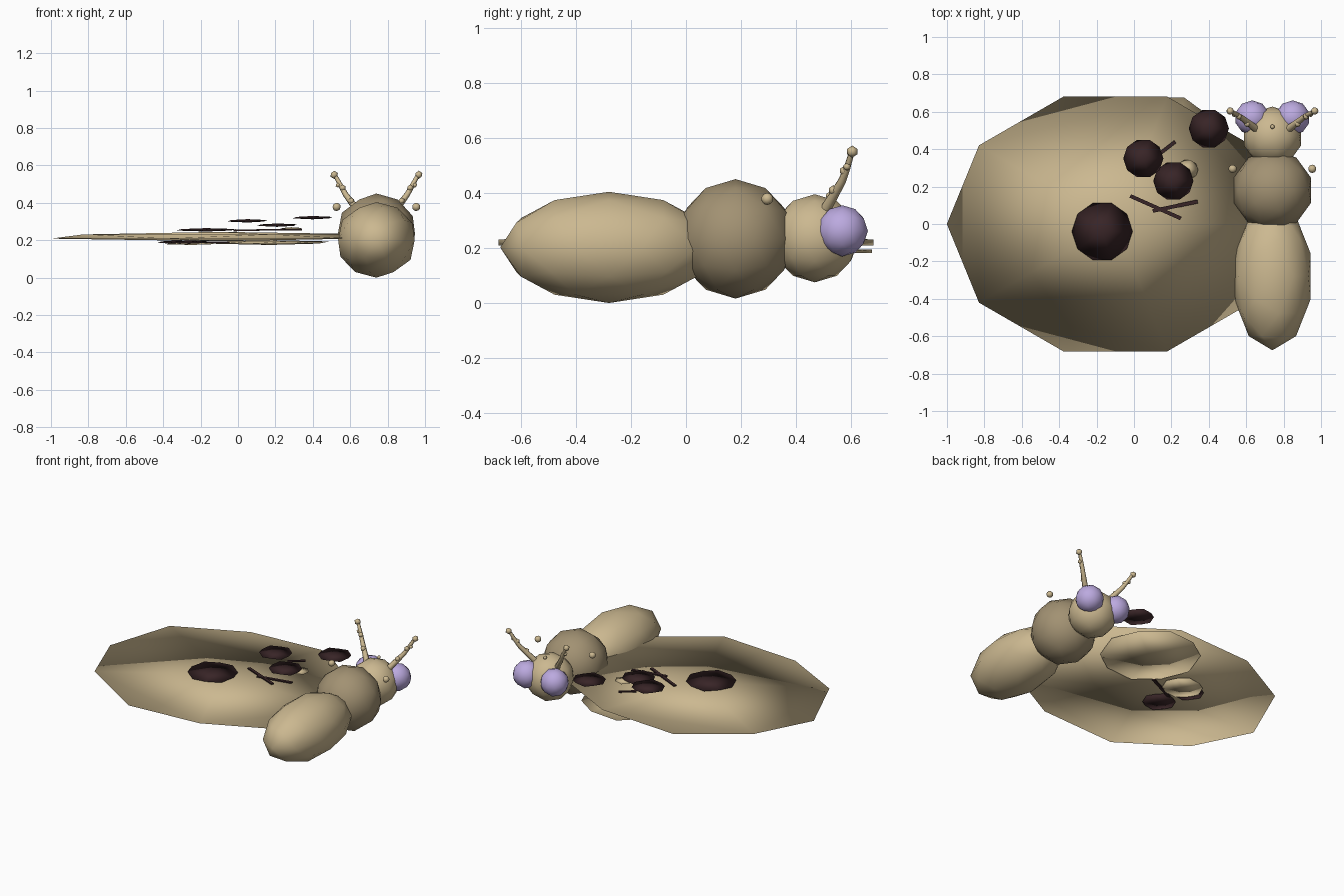
import bpy, math
from mathutils import Vector

if "Cube" in bpy.data.objects:
    bpy.data.objects.remove(bpy.data.objects["Cube"])


def material(name, rgb):
    m = bpy.data.materials.new(name)
    m.diffuse_color = (*rgb, 1)
    m.use_nodes = True
    m.node_tree.nodes["Principled BSDF"].inputs["Base Color"].default_value = m.diffuse_color
    return m


TAN = material("tan", (0.60, 0.48, 0.28))
BROWN = material("dusty brown", (0.36, 0.285, 0.17))
LILAC = material("lilac", (0.50, 0.40, 0.74))
DARK = material("dark maroon", (0.04, 0.018, 0.02))

CX = 0.74  # body axis


def finish(ob, name, mat):
    ob.name = name
    ob.data.materials.clear()
    ob.data.materials.append(mat)
    for p in ob.data.polygons:
        p.use_smooth = True
    return ob


def ball(name, loc, radii, mat, detail=2):
    """Icosphere stretched to three radii."""
    bpy.ops.mesh.primitive_ico_sphere_add(subdivisions=detail, radius=1, location=loc)
    ob = bpy.context.object
    ob.scale = radii
    bpy.ops.object.transform_apply(location=False, rotation=False, scale=True)
    return finish(ob, name, mat)


def streak(name, a, b, width, mat):
    """Thin flat bar between two points."""
    a, b = Vector(a), Vector(b)
    d = b - a
    bpy.ops.mesh.primitive_cube_add(size=1, location=(a + b) / 2)
    ob = bpy.context.object
    ob.scale = (d.length, width, 0.008)
    ob.rotation_euler = (0, -math.asin(d.z / d.length), math.atan2(d.y, d.x))
    finish(ob, name, mat)
    for p in ob.data.polygons:
        p.use_smooth = False


def rod(name, points, radii, mat):
    """Tapered six-sided tube through points."""
    cu = bpy.data.curves.new(name, "CURVE")
    cu.dimensions = "3D"
    cu.bevel_depth = 1
    cu.bevel_resolution = 1
    cu.use_fill_caps = True
    sp = cu.splines.new("POLY")
    sp.points.add(len(points) - 1)
    for p, co, r in zip(sp.points, points, radii):
        p.co = (*co, 1)
        p.radius = r
    ob = bpy.data.objects.new(name, cu)
    bpy.context.collection.objects.link(ob)
    cu.materials.append(mat)


# body
ball("abdomen", (CX, -0.28, 0.202), (0.215, 0.395, 0.202), TAN)
ball("thorax", (CX, 0.18, 0.233), (0.217, 0.217, 0.217), BROWN)
ball("head", (CX, 0.468, 0.235), (0.16, 0.16, 0.16), TAN)
ball("forehead_bead", (CX, 0.52, 0.39), (0.012, 0.012, 0.012), TAN)

# paired parts on both sides of the body
for side, s in (("left", -1), ("right", 1)):
    ball(side + "_eye", (CX + s * 0.108, 0.568, 0.262), (0.093, 0.093, 0.093), LILAC)
    ball(side + "_shoulder_bead", (CX + s * 0.213, 0.295, 0.378), (0.022, 0.022, 0.022), TAN)
    path = [(0.09, 0.51, 0.345), (0.135, 0.545, 0.405), (0.165, 0.568, 0.445),
            (0.19, 0.585, 0.49), (0.228, 0.606, 0.56)]
    path = [(CX + s * x, y, z) for x, y, z in path]
    rod(side + "_antenna", path, [0.02, 0.017, 0.015, 0.013, 0.01], TAN)
    for x, y, z, r in ((0.135, 0.535, 0.41, 0.018), (0.18, 0.575, 0.48, 0.018),
                       (0.205, 0.585, 0.495, 0.014), (0.226, 0.604, 0.55, 0.022)):
        ball(side + "_antenna_bead", (CX + s * x, y, z), (r, r, r), TAN, 1)

# wings
ball("forewing", (-0.10, 0, 0.220), (1.007, 0.80, 0.025), TAN, 1)
ball("hindwing", (0.17, 0.365, 0.188), (0.36, 0.365, 0.013), TAN, 1)

# raised wing spots, upper side then underside
for x, y, z, r in ((-0.17, -0.04, 0.256, 0.182), (0.05, 0.35, 0.304, 0.12),
                   (0.21, 0.23, 0.281, 0.12), (0.40, 0.51, 0.321, 0.12),
                   (-0.26, -0.06, 0.190, 0.12), (-0.33, 0.15, 0.190, 0.11)):
    ball("wing_spot", (x, y, z), (r, r * 0.98, 0.009), DARK, 1)
ball("upper_wing_pad", (0.285, 0.29, 0.262), (0.065, 0.06, 0.008), TAN, 1)
ball("lower_wing_pad", (-0.25, 0.185, 0.182), (0.15, 0.14, 0.007), TAN, 1)

# wing streaks
streak("wing_streak", (0.13, 0.37, 0.257), (0.22, 0.44, 0.257), 0.018, DARK)
streak("wing_streak", (-0.02, 0.15, 0.252), (0.25, 0.03, 0.258), 0.02, DARK)
streak("wing_streak", (0.10, 0.07, 0.257), (0.34, 0.12, 0.257), 0.02, DARK)
streak("wing_streak", (-0.05, 0.135, 0.190), (-0.27, 0.03, 0.190), 0.02, DARK)
